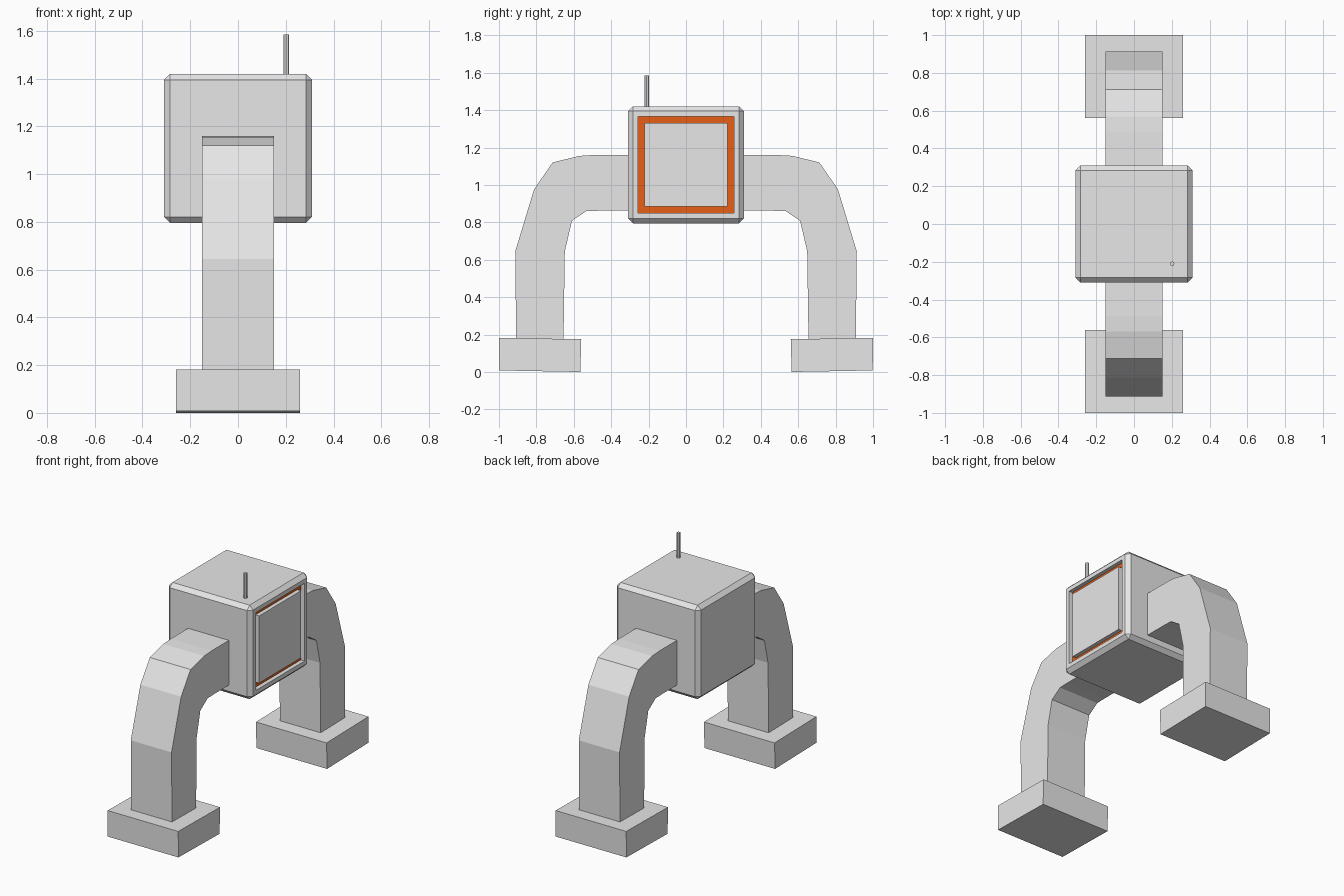
import bpy, bmesh

if "Cube" in bpy.data.objects:
    bpy.data.objects.remove(bpy.data.objects["Cube"])


def material(name, rgb):
    m = bpy.data.materials.new(name)
    m.diffuse_color = (*rgb, 1)
    m.use_nodes = True
    m.node_tree.nodes["Principled BSDF"].inputs["Base Color"].default_value = m.diffuse_color
    return m


GREY = material("light_grey", (0.8, 0.8, 0.8))
ORANGE = material("orange", (0.95, 0.14, 0.01))


def finish(name, bm, mats):
    bmesh.ops.recalc_face_normals(bm, faces=bm.faces)
    me = bpy.data.meshes.new(name)
    bm.to_mesh(me)
    bm.free()
    for m in mats:
        me.materials.append(m)
    ob = bpy.data.objects.new(name, me)
    bpy.context.collection.objects.link(ob)
    return ob


def extrude_side_profile(name, pts, half_width, side):
    """Extrude a (y, z) outline along x; side mirrors it front/back."""
    bm = bmesh.new()
    face = bm.faces.new([bm.verts.new((-half_width, side * y, z)) for y, z in pts])
    ext = bmesh.ops.extrude_face_region(bm, geom=[face])
    verts = [v for v in ext["geom"] if isinstance(v, bmesh.types.BMVert)]
    bmesh.ops.translate(bm, verts=verts, vec=(2 * half_width, 0, 0))
    # keep both caps so the solid is closed
    return finish(name, bm, [GREY])


# Body: chamfered box
bm = bmesh.new()
bmesh.ops.create_cube(bm, size=1)
bmesh.ops.scale(bm, verts=bm.verts, vec=(0.62, 0.62, 0.625))
bmesh.ops.translate(bm, verts=bm.verts, vec=(0, 0, 1.1075))
bmesh.ops.bevel(bm, geom=bm.edges[:], offset=0.026, segments=1,
                affect='EDGES', profile=0.5)
bmesh.ops.recalc_face_normals(bm, faces=bm.faces)

# Square groove with an orange floor on the right side
panel = max(bm.faces, key=lambda f: f.calc_center_median().x)


def inset(thickness, depth):
    return bmesh.ops.inset_region(bm, faces=[panel], thickness=thickness, depth=depth,
                                  use_even_offset=True)["faces"]


inset(0.028, 0)
inset(0, -0.027)
for f in inset(0.035, 0):
    f.material_index = 1
inset(0, 0.027)
finish("body", bm, [GREY, ORANGE])

# Antenna
bm = bmesh.new()
bmesh.ops.create_cone(bm, cap_ends=True, segments=8, radius1=0.012, radius2=0.012, depth=0.185)
bmesh.ops.translate(bm, verts=bm.verts, vec=(0.202, -0.21, 1.4925))
finish("antenna", bm, [GREY])

# Bent legs and slightly tilted feet, front and back
LEG = [(0.30, 1.16), (0.49, 1.16), (0.57, 1.155), (0.713, 1.12), (0.812, 0.977),
       (0.913, 0.645), (0.908, 0.17), (0.655, 0.17), (0.648, 0.645), (0.61, 0.808),
       (0.533, 0.86), (0.465, 0.862), (0.30, 0.862)]
FOOT = [(0.565, 0.0), (0.998, 0.008), (1.0, 0.182), (0.56, 0.175)]
for label, side in (("front", -1), ("back", 1)):
    extrude_side_profile(label + "_leg", LEG, 0.15, side)
    extrude_side_profile(label + "_foot", FOOT, 0.26, side)
